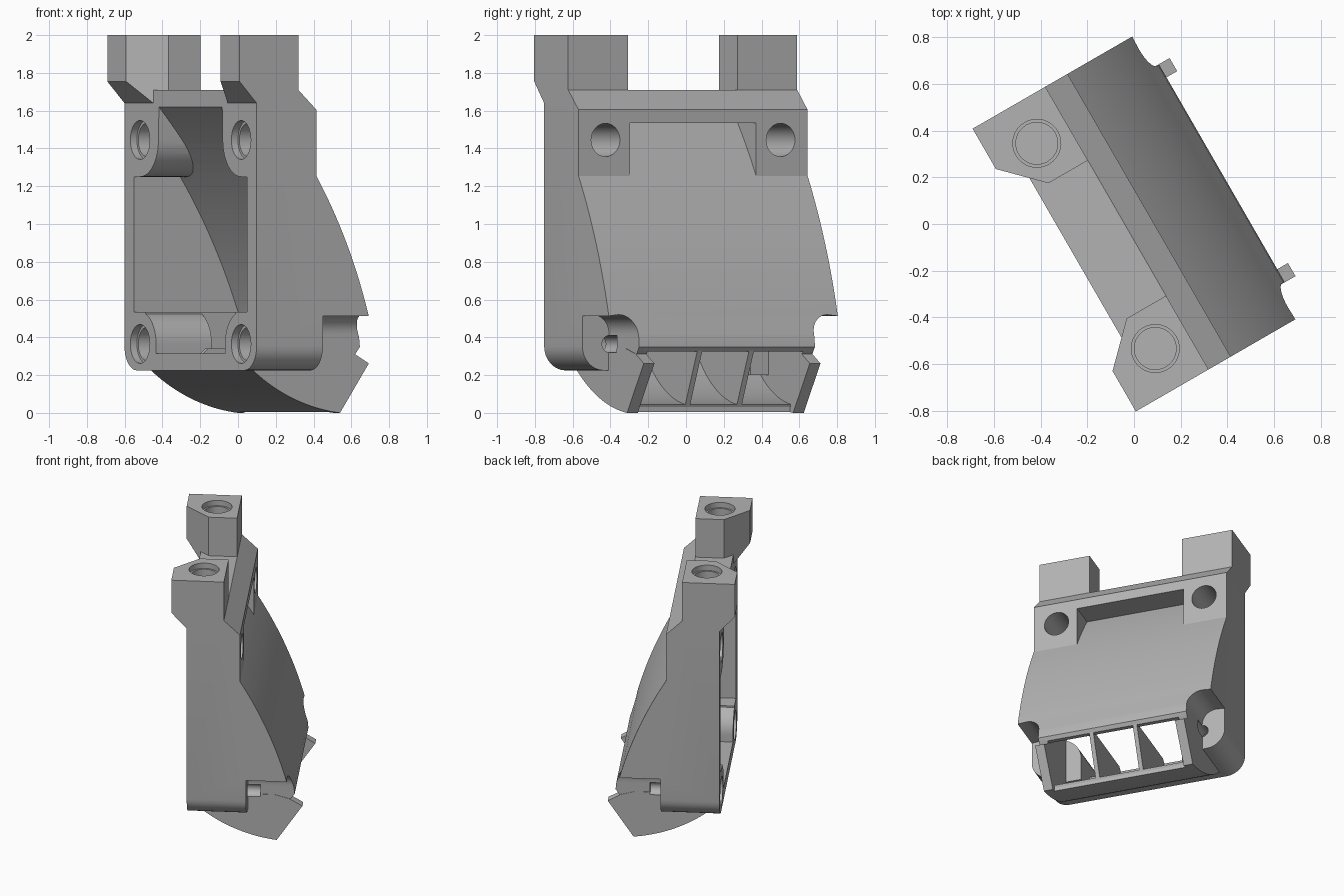
import bpy, bmesh
from math import sin, cos, radians, atan2, pi, hypot
from mathutils import Matrix

if "Cube" in bpy.data.objects:
    bpy.data.objects.remove(bpy.data.objects["Cube"])

grey = bpy.data.materials.new("plain_grey")
grey.use_nodes = True
COLOR = (0.45, 0.45, 0.45, 1)
grey.diffuse_color = COLOR
grey.node_tree.nodes["Principled BSDF"].inputs["Base Color"].default_value = COLOR

# Local frame: u = width, v = depth (front is -v), z = up; turned about z at the end
PLACE = {"u": lambda p, d: (d, p[0], p[1]),
         "v": lambda p, d: (p[0], d, p[1]),
         "z": lambda p, d: (p[0], p[1], d)}


def prism(name, pts, axis, lo, hi):
    bm = bmesh.new()
    rings = [[bm.verts.new(PLACE[axis](p, d)) for p in pts] for d in (lo, hi)]
    n = len(pts)
    bm.faces.new(rings[0])
    bm.faces.new(rings[1][::-1])
    for i in range(n):
        j = (i + 1) % n
        bm.faces.new((rings[0][i], rings[1][i], rings[1][j], rings[0][j]))
    bmesh.ops.recalc_face_normals(bm, faces=bm.faces)
    me = bpy.data.meshes.new(name)
    bm.to_mesh(me)
    bm.free()
    me.materials.append(grey)
    ob = bpy.data.objects.new(name, me)
    bpy.context.scene.collection.objects.link(ob)
    return ob


def combine(ob, other, op="DIFFERENCE"):
    mod = ob.modifiers.new("boolean", "BOOLEAN")
    mod.object, mod.operation, mod.solver = other, op, "EXACT"
    bpy.context.view_layer.update()
    dg = bpy.context.evaluated_depsgraph_get()
    me = bpy.data.meshes.new_from_object(ob.evaluated_get(dg))
    ob.modifiers.clear()
    ob.data = me
    bpy.data.objects.remove(other)


def sweep(cx, cy, r, a, b, n):
    return [(cx + r * cos(radians(a + (b - a) * i / n)),
             cy + r * sin(radians(a + (b - a) * i / n))) for i in range(n + 1)]


def circle(cx, cy, r):
    return sweep(cx, cy, r, 0, 360, 32)[:-1]


def arc3(p, q, r, n=20):
    """Circular arc from p through q to r."""
    (ax, ay), (bx, by), (cx, cy) = p, q, r
    d = 2 * (ax * (by - cy) + bx * (cy - ay) + cx * (ay - by))
    a2, b2, c2 = ax * ax + ay * ay, bx * bx + by * by, cx * cx + cy * cy
    ox = (a2 * (by - cy) + b2 * (cy - ay) + c2 * (ay - by)) / d
    oy = (a2 * (cx - bx) + b2 * (ax - cx) + c2 * (bx - ax)) / d
    s, e = atan2(ay - oy, ax - ox), atan2(cy - oy, cx - ox)
    e = s + (e - s + pi) % (2 * pi) - pi
    rad = hypot(ax - ox, ay - oy)
    return [(ox + rad * cos(s + (e - s) * i / n), oy + rad * sin(s + (e - s) * i / n))
            for i in range(n + 1)]


def mirrored(pts, s):
    return [(s * x, y) for x, y in pts]


def span(s, a, b):
    return (a, b) if s > 0 else (-b, -a)


SIDES = (-1, 1)
SCREW_U, TOP_Z, LOW_Z = 0.535, 1.445, 0.365

# Main housing with the curved back
back = arc3((-0.12, 1.535), (0.075, 1.255), (0.393, 0.52))
back_low = [p for p in back if p[1] < 1.25]
back_high = [p for p in back if p[1] > 1.26]
body = prism("duct_body", [(-0.29, 0.225), (-0.29, 1.71), (-0.035, 1.71), (0.075, 1.605),
                           (0.075, 1.255)] + back_low +
             [(0.43, 0.4), (0.435, 0.35), (0.41, 0.315), (0.3, 0.225)], "u", -0.7, 0.7)

# Recess between the rear screw blocks
combine(body, prism("recess", back_high + [(0.075, 1.255), (0.2, 1.255), (0.2, 1.535)],
                    "u", -0.385, 0.385))

# Rounded lower corners and rear screw pockets
corner = sweep(0.57, 0.355, 0.13, -90, 0, 8) + [(0.75, 0.355), (0.75, 0.2), (0.57, 0.2)]
pocket = [(0.537, 0.1)] + sweep(0.637, 0.42, 0.1, 180, 90, 8) + [(0.75, 0.508), (0.75, 0.1)]
for s in SIDES:
    combine(body, prism("corner", mirrored(corner, s), "v", -0.4, 0.6))
    combine(body, prism("pocket", mirrored(pocket, s), "v", 0.115, 0.7))

# Outlet nozzle, with side plates standing proud of the lip
under = arc3((-0.22, 0.225), (0.02, 0.078), (0.312, 0))
nozzle = prism("nozzle", under + [(0.488, 0.262), (0.402, 0.312), (0.3, 0.34), (-0.22, 0.34)],
               "u", -0.54, 0.54)
combine(body, nozzle, "UNION")
combine(body, prism("lip_cut", [(0.28, -0.05), (0.28, 0.03), (0.425, 0.335),
                                (0.6, 0.335), (0.6, -0.05)], "u", -0.475, 0.475))

# Mounting lugs on top
for s in SIDES:
    lug = prism("lug", [(-0.395, 2), (-0.395, 1.755), (-0.29, 1.64), (-0.035, 1.64),
                        (-0.035, 2)], "u", *span(s, 0.335, 0.7))
    combine(lug, prism("lug_corner", mirrored([(0.5, -0.395), (0.335, -0.23), (0.3, -0.23),
                                               (0.3, -0.45), (0.5, -0.45)], s), "z", 1.5, 2.1))
    combine(body, lug, "UNION")

# Air channel, shaped around the screw bosses
floor = arc3((-0.13, 0.315), (0.045, 0.14), (0.29, 0.045))
inner = arc3((-0.29, 1.62), (-0.01, 1.255), (0.346, 0.535))
channel = prism("channel", [(-0.4, 0.315)] + floor +
                [(0.4, 0.045), (0.6, 0.325), (0.385, 0.325)] + inner[::-1] + [(-0.4, 1.62)],
                "u", -0.6, 0.6)
boss = [(0.33, 1.8)] + sweep(SCREW_U, TOP_Z, 0.195, 180, 270, 12) + [(0.8, 1.25), (0.8, 1.8)]
low_boss = [(0.365, 0.2)] + sweep(SCREW_U, LOW_Z, 0.17, 180, 90, 12) + [(0.8, 0.535), (0.8, 0.2)]
for s in SIDES:
    combine(channel, prism("boss", mirrored(boss, s), "v", -0.6, 0.7))
    combine(channel, prism("low_boss", mirrored(low_boss, s), "v", -0.6, 0.05))
    combine(channel, prism("low_wall", mirrored([(0.475, -0.1), (0.475, 0.535), (0.8, 0.535),
                                                 (0.8, -0.1)], s), "v", -0.6, 0.7))
combine(body, channel)

# Screw holes with counterbores, and lug sockets
for s in SIDES:
    u = s * SCREW_U
    for z, r, lo, hi in ((TOP_Z, 0.088, -0.5, 0.2), (TOP_Z, 0.103, -0.5, -0.25),
                         (LOW_Z, 0.088, -0.5, 0.0), (LOW_Z, 0.103, -0.5, -0.25),
                         (LOW_Z, 0.045, -0.1, 0.2)):
        combine(body, prism("hole", circle(u, z, r), "v", lo, hi))
    for r, lo in ((0.103, 1.96), (0.09, 1.7)):
        combine(body, prism("socket", circle(s * 0.508, -0.188, r), "z", lo, 2.1))

# Thin guide fins in the outlet
fins = [prism("outlet_fin_" + n, floor + [(0.29, 0.04), (0.425, 0.34), (-0.1, 0.34)], "u",
              *span(s, 0.143, 0.173)) for n, s in zip(("right", "left"), SIDES)]

# Turn everything into place and shade
bpy.ops.object.select_all(action="DESELECT")
for ob in [body] + fins:
    ob.data.transform(Matrix.Rotation(radians(-60), 4, "Z"))
    ob.select_set(True)
bpy.context.view_layer.objects.active = body
bpy.ops.object.shade_smooth_by_angle(angle=radians(25))
